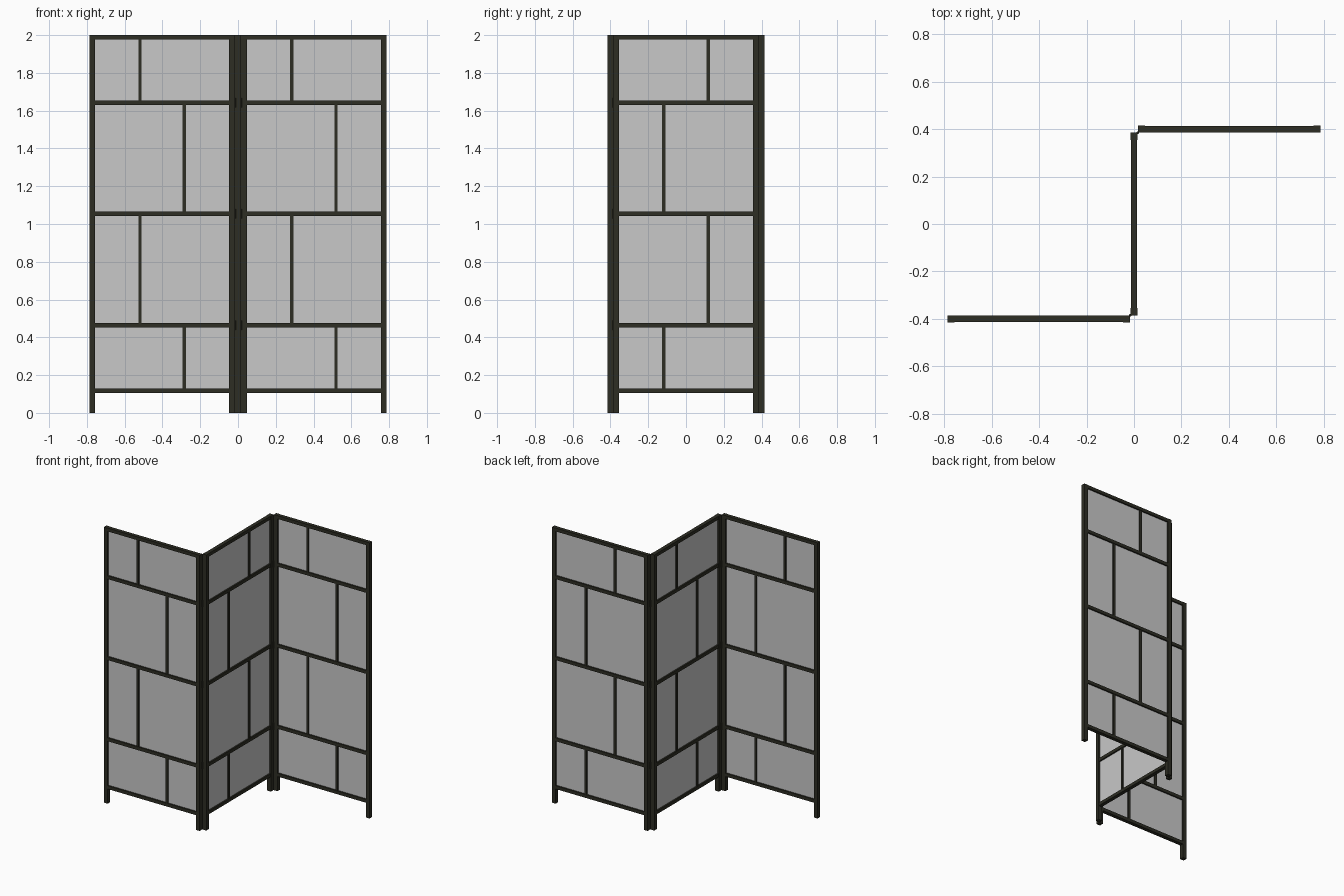
import bpy
import math
from mathutils import Matrix, Vector

cube = bpy.data.objects.get("Cube")
if cube:
    bpy.data.objects.remove(cube, do_unlink=True)


def make_material(name, rgb):
    mat = bpy.data.materials.new(name)
    mat.use_nodes = True
    color = (*rgb, 1.0)
    mat.diffuse_color = color
    bsdf = mat.node_tree.nodes["Principled BSDF"]
    bsdf.inputs["Base Color"].default_value = color
    bsdf.inputs["Roughness"].default_value = 0.7
    return mat


FRAME = make_material("dark_wood", (0.026, 0.026, 0.017))
PAPER = make_material("grey_paper", (0.58, 0.58, 0.58))

WIDTH, HEIGHT, POST = 0.77, 2.0, 0.03
INNER = WIDTH - 2 * POST
RAIL, RAIL_DEPTH, SLAT = 0.024, 0.027, 0.018
RAIL_HEIGHTS = [0.118, 0.465, 1.054, 1.642, HEIGHT - RAIL / 2]
SLAT_OFFSET = 0.117


def box(name, center, size, mat, place):
    bpy.ops.mesh.primitive_cube_add(size=1)
    obj = bpy.context.object
    obj.name = name
    obj.data.transform(place @ Matrix.Translation(Vector(center)) @ Matrix.Diagonal((*size, 1)))
    obj.data.materials.append(mat)
    return obj


def folding_panel(side, x, y, angle):
    place = Matrix.Translation((x, y, 0)) @ Matrix.Rotation(angle, 4, "Z")

    # Upright posts, which also form the feet
    for end, sign in (("start", -1), ("end", 1)):
        box(f"{side}_post_{end}", (sign * (WIDTH - POST) / 2, 0, HEIGHT / 2),
            (POST, POST, HEIGHT), FRAME, place)

    # Horizontal rails
    for i, z in enumerate(RAIL_HEIGHTS):
        box(f"{side}_rail_{i + 1}", (0, 0, z), (INNER, RAIL_DEPTH, RAIL), FRAME, place)

    # Vertical slats alternate sides from row to row
    for i, (low, high) in enumerate(zip(RAIL_HEIGHTS, RAIL_HEIGHTS[1:])):
        offset = SLAT_OFFSET if i % 2 == 0 else -SLAT_OFFSET
        box(f"{side}_slat_{i + 1}", (offset, 0, (low + high) / 2),
            (SLAT, RAIL_DEPTH * 0.8, high - low - RAIL), FRAME, place)

    # Thin paper sheet in the middle of the frame
    low, high = RAIL_HEIGHTS[0], RAIL_HEIGHTS[-1]
    box(f"{side}_paper", (0, 0, (low + high) / 2), (INNER, 0.006, high - low), PAPER, place)


folding_panel("right_panel", -0.402, -0.4, 0)
folding_panel("middle_panel", 0, 0, -math.pi / 2)
folding_panel("left_panel", 0.402, 0.4, 0)

# Small hinge barrels where neighbouring panels meet
for side, sign in (("front", -1), ("back", 1)):
    for i, z in enumerate(RAIL_HEIGHTS[1:4]):
        bpy.ops.mesh.primitive_cylinder_add(vertices=12, radius=0.005, depth=0.05,
                                            location=(sign * 0.016, sign * 0.385, z))
        hinge = bpy.context.object
        hinge.name = f"{side}_hinge_{i + 1}"
        hinge.data.materials.append(FRAME)
        bpy.ops.object.shade_smooth_by_angle()
